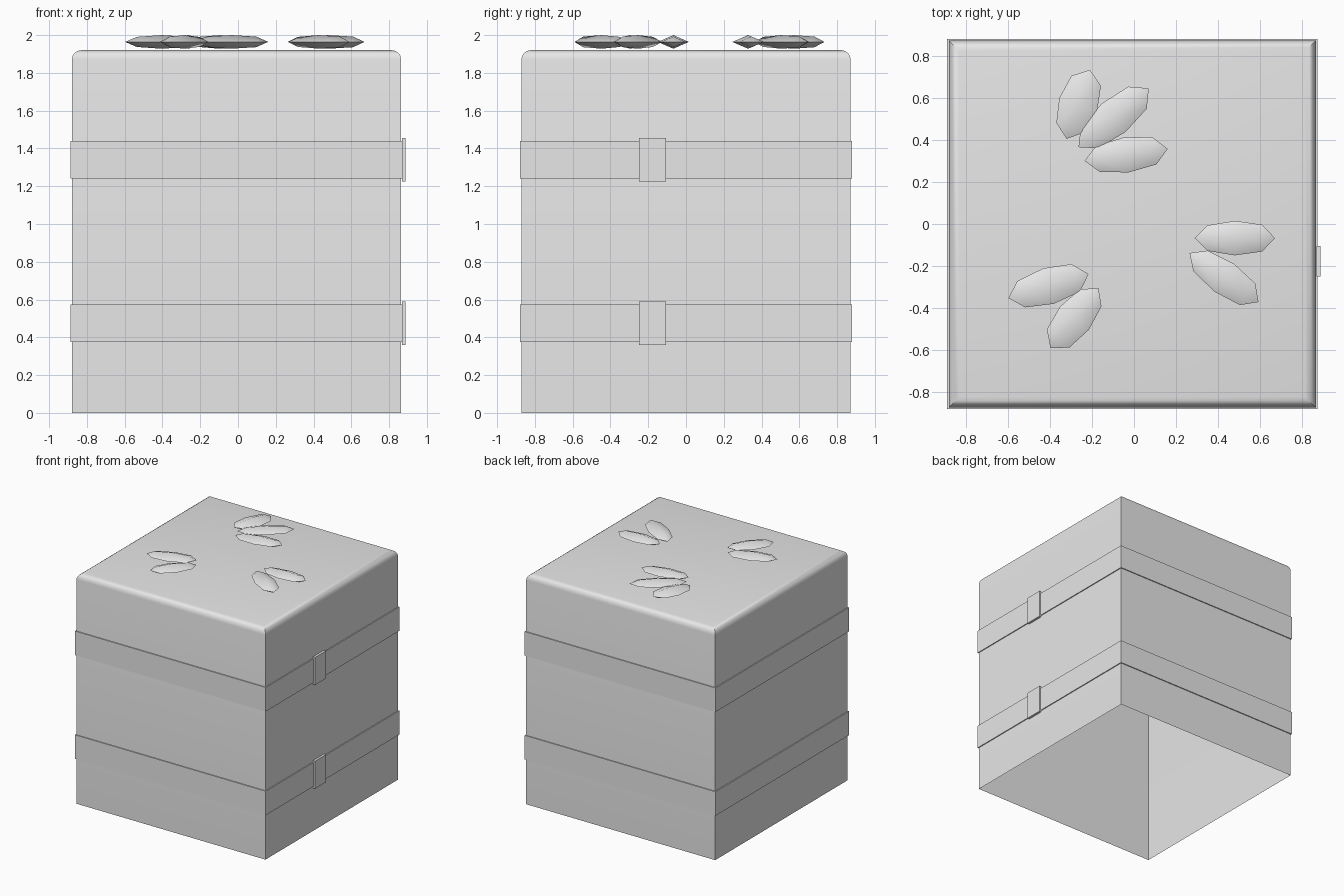
import bpy, bmesh, math
from mathutils import Vector, Matrix

if "Cube" in bpy.data.objects:
    bpy.data.objects.remove(bpy.data.objects["Cube"])

grey = bpy.data.materials.new("plain_grey")
grey.use_nodes = True
grey.diffuse_color = (0.8, 0.8, 0.8, 1)
grey.node_tree.nodes["Principled BSDF"].inputs["Base Color"].default_value = (0.8, 0.8, 0.8, 1)

CX = -0.008       # the body sits slightly off centre because of the buckles
BODY = 0.872      # half width of the body
BAND = 0.88       # half width of the bands
TOP = 1.92


def finish(bm, name, angle=None):
    bmesh.ops.recalc_face_normals(bm, faces=bm.faces)
    mesh = bpy.data.meshes.new(name)
    bm.to_mesh(mesh)
    bm.free()
    obj = bpy.data.objects.new(name, mesh)
    bpy.context.collection.objects.link(obj)
    mesh.materials.append(grey)
    if angle:
        bpy.ops.object.select_all(action='DESELECT')
        obj.select_set(True)
        bpy.context.view_layer.objects.active = obj
        bpy.ops.object.shade_smooth_by_angle(angle=math.radians(angle))
    return obj


def box(lo, hi):
    bm = bmesh.new()
    bmesh.ops.create_cube(bm, size=1)
    lo, hi = Vector(lo), Vector(hi)
    bmesh.ops.scale(bm, vec=hi - lo, verts=bm.verts)
    bmesh.ops.translate(bm, vec=(lo + hi) / 2, verts=bm.verts)
    return bm


# Body: thin shell, open underneath, rounded around the top
bm = box((CX - BODY, -BODY, 0), (CX + BODY, BODY, TOP))
floor = [f for f in bm.faces if f.normal.z < -0.5]
bmesh.ops.delete(bm, geom=floor, context='FACES_ONLY')
rim = [e for e in bm.edges if all(v.co.z > 1 for v in e.verts)]
bmesh.ops.bevel(bm, geom=rim, offset=0.05, segments=4, profile=0.5, affect='EDGES')
finish(bm, "body", 30)


# Bands: square rings wrapped around the body
def band(name, z0, z1):
    bm = bmesh.new()
    loops = []
    for half, z in ((BODY, z0), (BAND, z0), (BAND, z1), (BODY, z1)):
        loops.append([bm.verts.new((CX + sx * half, sy * half, z))
                      for sx, sy in ((-1, -1), (1, -1), (1, 1), (-1, 1))])
    for a, b in zip(loops, loops[1:]):
        for i in range(4):
            j = (i + 1) % 4
            bm.faces.new((a[i], a[j], b[j], b[i]))
    finish(bm, name)


# Each band carries a buckle plate on the left side
for label, z in (("lower", 0.475), ("upper", 1.34)):
    band(label + "_band", z - 0.1, z + 0.1)
    finish(box((CX + BAND - 0.004, -0.25, z - 0.115), (0.887, -0.105, z + 0.115)),
           label + "_buckle")


# Seeds: pointed pods with a diamond cross-section lying on the top
def seed(name, tail, tip, half_width):
    tail, tip = Vector(tail), Vector(tip)
    axis = tip - tail
    half = axis.length / 2
    bm = bmesh.new()
    rings = []
    for t, w in ((-0.68, 0.74), (0, 1), (0.68, 0.78)):
        rings.append([bm.verts.new((t * half, y * w * half_width, z * w * 0.036))
                      for y, z in ((1, 0), (0, 1), (-1, 0), (0, -1))])
    ends = [bm.verts.new((s * half, 0, 0)) for s in (-1, 1)]
    for i in range(4):
        j = (i + 1) % 4
        for a, b in zip(rings, rings[1:]):
            bm.faces.new((a[i], a[j], b[j], b[i]))
        bm.faces.new((ends[0], rings[0][j], rings[0][i]))
        bm.faces.new((ends[1], rings[-1][i], rings[-1][j]))
    mid = (tail + tip) / 2
    turn = Matrix.Rotation(math.atan2(axis.y, axis.x), 4, 'Z')
    bm.transform(Matrix.Translation((mid.x, mid.y, 1.964)) @ turn)
    finish(bm, name, 50)


clusters = {
    "back_seed": [((-0.32, 0.405), (-0.21, 0.733), 0.095),
                  ((-0.264, 0.365), (0.07, 0.645), 0.088),
                  ((-0.235, 0.30), (0.16, 0.357), 0.084)],
    "left_seed": [((0.288, -0.067), (0.67, -0.067), 0.082),
                  ((0.264, -0.138), (0.592, -0.371), 0.081)],
    "right_seed": [((-0.597, -0.352), (-0.216, -0.238), 0.088),
                   ((-0.169, -0.305), (-0.397, -0.59), 0.088)],
}
for name, pods in clusters.items():
    for n, pod in enumerate(pods, 1):
        seed(f"{name}_{n}", *pod)
